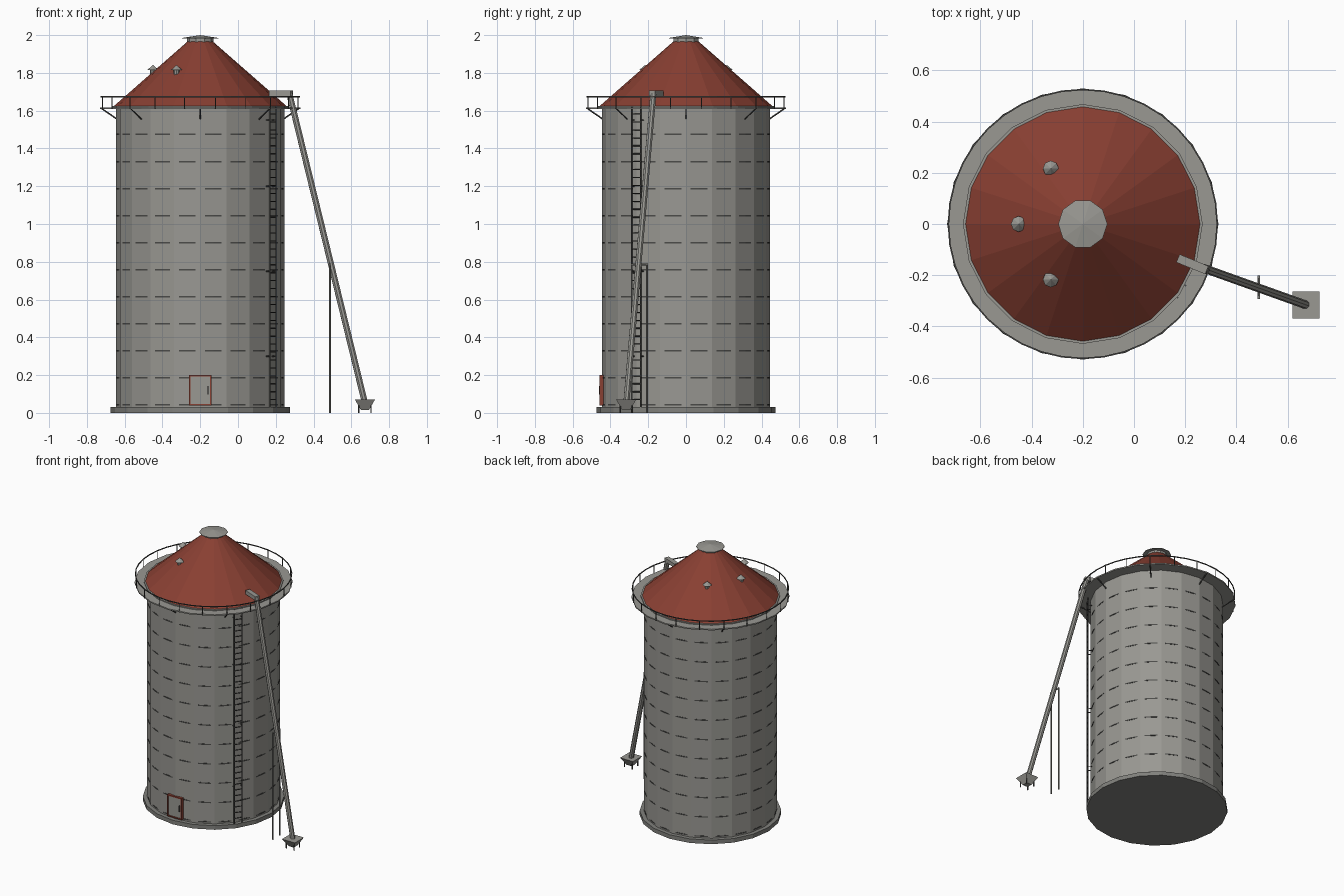
import bpy, bmesh, math
from mathutils import Vector, Matrix

if "Cube" in bpy.data.objects:
    bpy.data.objects.remove(bpy.data.objects["Cube"])

CX = -0.2          # silo axis
SIDES = 20


def mat(name, rgb):
    m = bpy.data.materials.new(name)
    m.diffuse_color = (*rgb, 1)
    m.use_nodes = True
    m.node_tree.nodes["Principled BSDF"].inputs["Base Color"].default_value = m.diffuse_color
    return m


STEEL = mat("galvanised_grey", (0.32, 0.315, 0.29))
RED = mat("roof_red", (0.25, 0.05, 0.032))
DARK = mat("dark_metal", (0.07, 0.07, 0.066))
BASE = mat("concrete_grey", (0.22, 0.22, 0.205))


def finish(bm, name, m):
    bmesh.ops.recalc_face_normals(bm, faces=bm.faces)
    me = bpy.data.meshes.new(name)
    bm.to_mesh(me)
    bm.free()
    me.materials.append(m)
    o = bpy.data.objects.new(name, me)
    bpy.context.collection.objects.link(o)
    return o


def lathe(name, m, profile, n=SIDES, at=(CX, 0, 0), closed=False):
    """Spin (r, z) points into n flat sides; closed joins last point to first."""
    bm = bmesh.new()
    rings = []
    for r, z in profile:
        if r == 0:
            rings.append([bm.verts.new((at[0], at[1], at[2] + z))] * n)
        else:
            rings.append([bm.verts.new((at[0] + r * math.cos(2 * math.pi * i / n),
                                        at[1] + r * math.sin(2 * math.pi * i / n),
                                        at[2] + z)) for i in range(n)])
    pairs = list(zip(rings, rings[1:])) + ([(rings[-1], rings[0])] if closed else [])
    for a, b in pairs:
        for i in range(n):
            j = (i + 1) % n
            vs = list(dict.fromkeys([a[i], a[j], b[j], b[i]]))
            bm.faces.new(vs)
    return finish(bm, name, m)


def add_rod(bm, p, q, r, n=6):
    p, q = Vector(p), Vector(q)
    d = q - p
    M = Matrix.Translation((p + q) / 2) @ d.to_track_quat('Z', 'Y').to_matrix().to_4x4()
    bmesh.ops.create_cone(bm, cap_ends=True, segments=n, radius1=r, radius2=r,
                          depth=d.length, matrix=M)


def rods(name, m, segs, r, n=6):
    bm = bmesh.new()
    for p, q in segs:
        add_rod(bm, p, q, r, n)
    return finish(bm, name, m)


def box(name, m, c, s, rot=0):
    bm = bmesh.new()
    bmesh.ops.create_cube(bm, size=1, matrix=Matrix.Translation(c)
                          @ Matrix.Rotation(rot, 4, 'Z') @ Matrix.Diagonal((*s, 1)))
    return finish(bm, name, m)


def polar(r, a, z):
    return (CX + r * math.cos(a), r * math.sin(a), z)


# Foundation, wall and roof
lathe("foundation", BASE, [(0, 0), (0.475, 0), (0.475, 0.03), (0, 0.03)])
lathe("wall", STEEL, [(0, 0.03), (0.446, 0.03), (0.446, 1.62), (0, 1.62)])
lathe("roof", RED, [(0, 1.622), (0.46, 1.622), (0.065, 1.968), (0, 1.968)])
lathe("eave_ring", STEEL, [(0.44, 1.608), (0.468, 1.608), (0.468, 1.624), (0.44, 1.624)],
      closed=True)

# Hoops: show mid-facet and sink in at the corners
for k in range(12):
    z = 0.042 + k * 0.1432
    lathe(f"hoop_{k + 1}", DARK, [(0.436, z - 0.004), (0.444, z - 0.004),
                                  (0.444, z + 0.004), (0.436, z + 0.004)], 40, closed=True)

# Peak cap
lathe("peak_collar", STEEL, [(0, 1.955), (0.07, 1.955), (0.07, 1.985), (0, 1.985)], 10)
lathe("peak_cap", STEEL, [(0, 1.981), (0.096, 1.981), (0.096, 1.985), (0, 2.0)], 10)

# Roof vents
for k, deg in enumerate((120, 180, 240)):
    p = polar(0.25, math.radians(deg), 0)
    lathe(f"vent_stem_{k + 1}", STEEL, [(0, 1.78), (0.016, 1.78), (0.016, 1.82), (0, 1.82)], 8, p)
    lathe(f"vent_cap_{k + 1}", STEEL, [(0, 1.815), (0.031, 1.815), (0, 1.842)], 8, p)

# Walkway with railing and brackets
lathe("walkway", STEEL, [(0.44, 1.608), (0.53, 1.608), (0.53, 1.617), (0.44, 1.617)], closed=True)
lathe("hand_rail", DARK, [(0.522, 1.671), (0.528, 1.671), (0.528, 1.677), (0.522, 1.677)],
      40, closed=True)
post_angles = [math.radians(9 + 18 * k) for k in range(20)]
rods("rail_posts", DARK, [(polar(0.525, a, 1.608), polar(0.525, a, 1.676))
                          for a in post_angles], 0.003)
rods("walkway_brackets", DARK, [(polar(0.44, k * math.pi / 4, 1.555),
                                 polar(0.52, k * math.pi / 4, 1.61)) for k in range(8)], 0.004)

# Door with red frame
box("door_panel", STEEL, (CX, -0.442, 0.12), (0.11, 0.022, 0.15))
for s in (-1, 1):
    box("door_frame_side", RED, (CX + s * 0.056, -0.444, 0.12), (0.008, 0.03, 0.16))
    box("door_frame_rail", RED, (CX, -0.444, 0.12 + s * 0.076), (0.12, 0.03, 0.008))
box("door_handle", DARK, (CX + 0.04, -0.456, 0.12), (0.005, 0.01, 0.045))

# Ladder
A = -0.6
tan = Vector((-math.sin(A), math.cos(A), 0)) * 0.028
foot = Vector(polar(0.467, A, 0))


def lad(s, z):
    return foot + tan * s + Vector((0, 0, z))


rods("ladder_rails", DARK, [(lad(s, 0.03), lad(s, 1.62)) for s in (-1, 1)], 0.004)
rods("ladder_rungs", DARK, [(lad(-1, 0.07 + k * 0.042), lad(1, 0.07 + k * 0.042))
                            for k in range(37)], 0.003)
rods("ladder_standoffs", DARK, [(lad(s, z), lad(s, z) - Vector((math.cos(A), math.sin(A), 0)) * 0.03)
                                for s in (-1, 1) for z in (0.3, 0.75, 1.2, 1.55)], 0.003)

# Filling auger: tube, spout at the roof, hopper at the ground
rods("auger_tube", STEEL, [((0.675, -0.317, 0.04), (0.272, -0.173, 1.69))], 0.017, 8)
box("auger_spout", STEEL, (0.228, -0.157, 1.692), (0.122, 0.034, 0.028), math.atan2(-0.045, 0.11))

HX, HY = 0.672, -0.317
bm = bmesh.new()
bmesh.ops.create_cone(bm, cap_ends=True, segments=4, radius1=0.03, radius2=0.0745, depth=0.055,
                      matrix=Matrix.Translation((HX, HY, 0.0425))
                      @ Matrix.Rotation(math.pi / 4, 4, 'Z'))
finish(bm, "hopper", STEEL)
rods("hopper_legs", DARK, [((HX + sx * 0.032, HY + sy * 0.032, 0), (HX + sx * 0.032, HY + sy * 0.032, 0.045))
                           for sx in (-1, 1) for sy in (-1, 1)], 0.004)

# Auger support trestle
rods("auger_support", BASE, [((0.487, -0.247 + s * 0.04, 0), (0.487, -0.247 + s * 0.04, 0.79))
                             for s in (-1, 1)] + [((0.487, -0.292, 0.785), (0.487, -0.202, 0.785))], 0.005)
